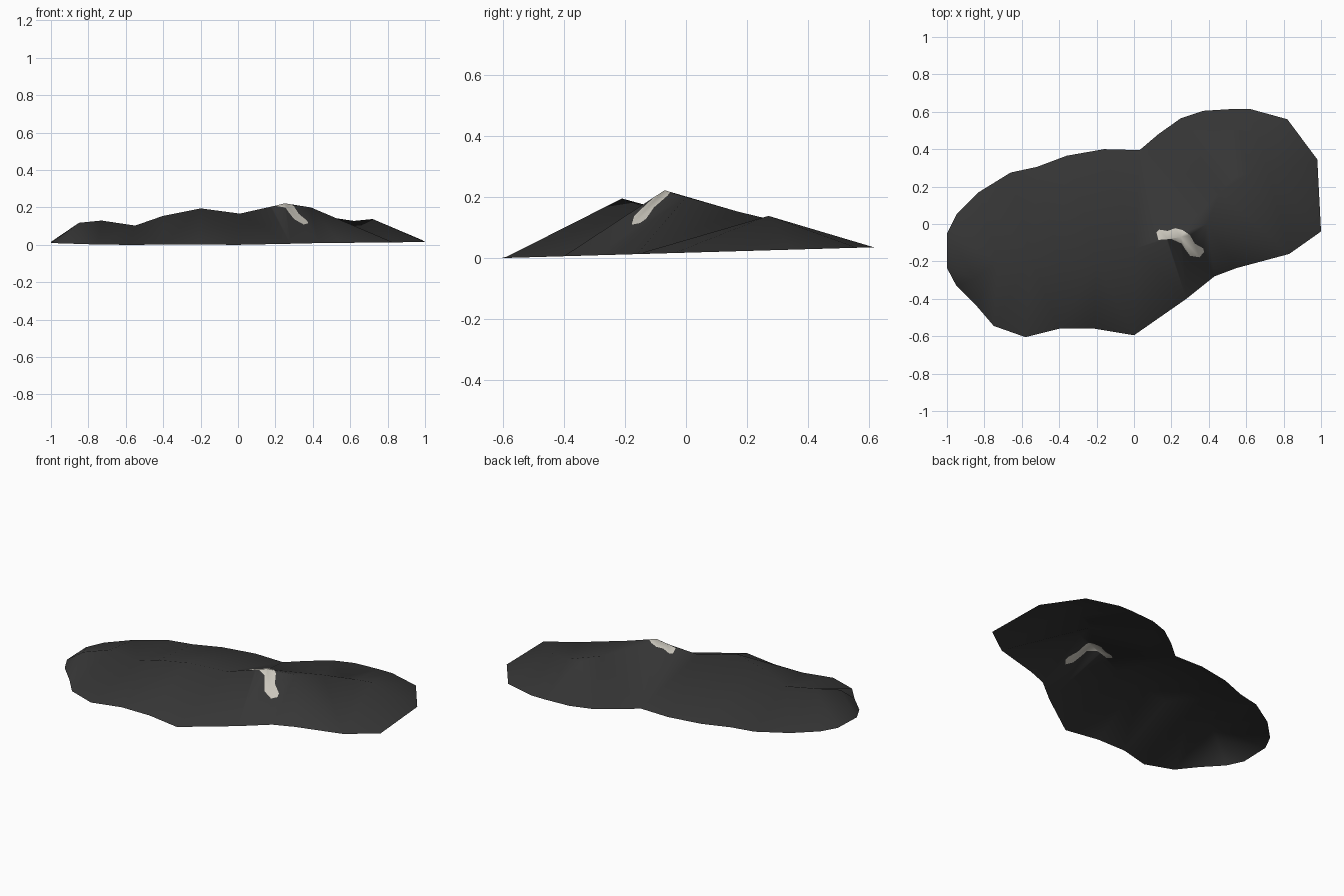
import bpy
from mathutils import Vector
from mathutils.geometry import delaunay_2d_cdt, intersect_point_line

if "Cube" in bpy.data.objects:
    bpy.data.objects.remove(bpy.data.objects["Cube"])

# Shoreline outline (clockwise from the left tip, seen from above)
outline = [(-1, -.05), (-.95, .05), (-.83, .17), (-.66, .275), (-.52, .305), (-.36, .365),
           (-.16, .40), (.03, .395), (.13, .48), (.25, .565), (.37, .605), (.53, .615),
           (.62, .615), (.82, .56), (.98, .345), (1, -.04), (.83, -.16), (.55, -.235),
           (.43, -.28), (.28, -.40), (0, -.595), (-.21, -.56), (-.40, -.56), (-.58, -.605),
           (-.75, -.545), (-.84, -.44), (-.95, -.33), (-1, -.235)][::-1]

# Crest line running along the mound
ridge = [(-.85, -.29, .118), (-.73, -.20, .13), (-.55, -.18, .103), (-.40, -.20, .155),
         (-.20, -.21, .195), (.01, -.13, .167), (.18, -.08, .205), (.25, -.07, .222),
         (.39, 0, .20), (.46, .17, .152), (.54, .25, .128), (.62, .27, .128), (.72, .27, .138)]

# Pale streak over the summit
streak = [(.12, -.045), (.135, -.03), (.18, -.037), (.22, -.022), (.26, -.032), (.30, -.06),
          (.325, -.105), (.37, -.13), (.375, -.15), (.35, -.178), (.30, -.17), (.27, -.13),
          (.255, -.105), (.20, -.08), (.13, -.085)][::-1]


def loop(start, n):
    return [(start + i, start + (i + 1) % n) for i in range(n)]


def inside(p, poly):
    hit = False
    for (x1, y1), (x2, y2) in zip(poly, poly[1:] + poly[:1]):
        if (y1 > p[1]) != (y2 > p[1]) and p[0] < x1 + (p[1] - y1) / (y2 - y1) * (x2 - x1):
            hit = not hit
    return hit


def triangulate(points, edges, face):
    v, e, f = delaunay_2d_cdt([Vector(p[:2]) for p in points], edges, [face], 1, 1e-5)[:3]
    return v, e, f


# Base triangulation: straight slopes from crest to shoreline
n, m = len(outline), len(ridge)
border = list(range(n))
points = outline + ridge
v1, e1, f1 = triangulate(points, [(n + i, n + i + 1) for i in range(m - 1)], border)


def base_height(p):
    for x, y, z in ridge:
        if (p - Vector((x, y))).length < 1e-4:
            return z
    return .0175 + .029 * p.y


z1 = [base_height(p) for p in v1]


def height(p):
    """Height of the base surface at p, by barycentric weights."""
    best, result = -9, 0
    for f in f1:
        a, b, c = (v1[i] for i in f)
        d = (b - a).cross(c - a)
        if abs(d) < 1e-9:
            continue
        w = ((b - p).cross(c - p) / d, (c - p).cross(a - p) / d, (a - p).cross(b - p) / d)
        if min(w) > best:
            best, result = min(w), sum(k * z1[i] for k, i in zip(w, f))
    return result


# Second pass cuts the streak outline into the same surface
k = len(v1)
pts2 = [tuple(p) for p in v1] + streak
v2, e2, f2 = triangulate(pts2, [tuple(e) for e in e1] + loop(k, len(streak)),
                         [min(range(k), key=lambda i: (v1[i] - Vector(q)).length) for q in outline])
f2 = [f for f in f2 if inside(sum((v2[i] for i in f), Vector((0, 0))) / len(f), outline)]

mesh = bpy.data.meshes.new("mound")
mesh.from_pydata([(p.x, p.y, max(0, height(p))) for p in v2], [], [tuple(f) for f in f2])
mound = bpy.data.objects.new("mound", mesh)
bpy.context.collection.objects.link(mound)

for name, colour in (("dark_rock", (.037, .037, .037, 1)), ("pale_streak", (.60, .575, .51, 1))):
    mat = bpy.data.materials.new(name)
    mat.diffuse_color = colour
    mat.use_nodes = True
    mat.node_tree.nodes["Principled BSDF"].inputs["Base Color"].default_value = mat.diffuse_color
    mesh.materials.append(mat)

for poly in mesh.polygons:
    poly.use_smooth = True
    poly.material_index = int(inside(poly.center, streak))
mesh.update()
